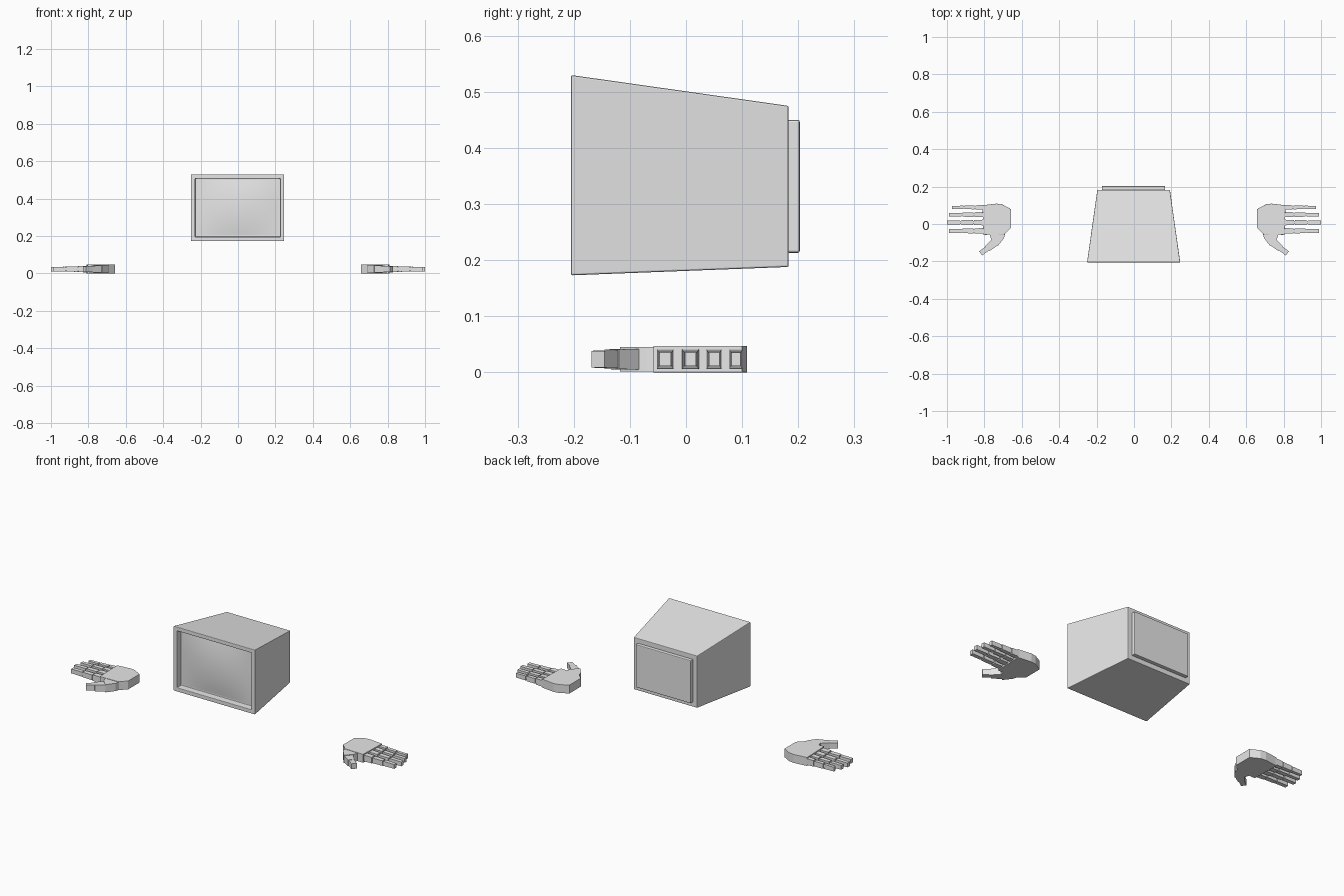
import bpy, bmesh, math
from mathutils import Vector

if "Cube" in bpy.data.objects:
    bpy.data.objects.remove(bpy.data.objects["Cube"])

grey = bpy.data.materials.new("light grey")
grey.diffuse_color = (0.8, 0.8, 0.8, 1)
grey.use_nodes = True
grey.node_tree.nodes["Principled BSDF"].inputs["Base Color"].default_value = grey.diffuse_color


def finish(name, bm, bevel=0.0):
    bmesh.ops.recalc_face_normals(bm, faces=bm.faces)
    me = bpy.data.meshes.new(name)
    bm.to_mesh(me)
    bm.free()
    me.materials.append(grey)
    ob = bpy.data.objects.new(name, me)
    bpy.context.collection.objects.link(ob)
    if bevel:
        m = ob.modifiers.new("soft edges", 'BEVEL')
        m.width, m.segments, m.limit_method = bevel, 2, 'ANGLE'
    return ob


def loft(bm, a, b):
    """Closed solid between two matching rings; returns the end faces."""
    va = [bm.verts.new(p) for p in a]
    vb = [bm.verts.new(p) for p in b]
    n = len(va)
    for i in range(n):
        j = (i + 1) % n
        bm.faces.new((va[i], va[j], vb[j], vb[i]))
    return bm.faces.new(va[::-1]), bm.faces.new(vb)


def rect(cx, y, z0, z1, hw):
    return [(cx - hw, y, z0), (cx + hw, y, z0), (cx + hw, y, z1), (cx - hw, y, z1)]


# Tapered cabinet with a recessed front opening
CX = -0.002
bm = bmesh.new()
front, _ = loft(bm, rect(CX, -0.205, 0.173, 0.53, 0.249),
                rect(CX, 0.183, 0.188, 0.475, 0.194))
bmesh.ops.recalc_face_normals(bm, faces=bm.faces)
bmesh.ops.inset_region(bm, faces=[front], thickness=0.031)
bmesh.ops.inset_region(bm, faces=[front], thickness=0.001, depth=-0.035)
finish("cabinet", bm, 0.003)

# Gently bulging screen inside the opening
bm = bmesh.new()
bmesh.ops.create_grid(bm, x_segments=12, y_segments=8, size=1)
for v in bm.verts:
    u, w = v.co.x, v.co.y
    v.co = (CX + u * 0.217, -0.173 - 0.014 * (1 - u * u) * (1 - w * w),
            0.3515 + w * 0.147)
for f in bm.faces:
    f.smooth = True
screen = finish("screen", bm)
if screen.data.polygons[0].normal.y > 0:
    screen.data.flip_normals()

# Raised rear panel
bm = bmesh.new()
loft(bm, rect(CX, 0.18, 0.213, 0.45, 0.169), rect(CX, 0.203, 0.213, 0.45, 0.169))
finish("rear_panel", bm, 0.004)

ZC = 0.0235  # middle height of the hands


def segment(bm, side, p, q, w0, w1, h0, h1):
    """Tapered bone block from p to q in plan, with a chamfered base."""
    p, q = Vector(p), Vector(q)
    d = (q - p).normalized()
    n = Vector((-d.y, d.x))

    def ring(c, w, h):
        return [(side * (c.x + n.x * s * w / 2), c.y + n.y * s * w / 2, ZC + t * h / 2)
                for s, t in ((-1, -1), (1, -1), (1, 1), (-1, 1))]
    loft(bm, ring(p, w0, h0), ring(q, w1, h1))


# y centre, overall width factor, tip x of each finger
FINGERS = [(-0.037, 1.0, 0.988), (0.008, 1.0, 1.0), (0.05, 0.92, 0.99), (0.089, 0.8, 0.972)]
PALM = [(0.657, -0.02), (0.692, -0.055), (0.805, -0.058), (0.81, 0.1),
        (0.735, 0.109), (0.705, 0.105), (0.657, 0.079)]

for side, label in ((-1, "left"), (1, "right")):
    # Flat palm slab
    bm = bmesh.new()
    loft(bm, [(side * x, y, 0.0) for x, y in PALM],
         [(side * x, y, 0.047) for x, y in PALM])
    finish(label + "_palm", bm, 0.001)

    # Four fingers, three blocks each with narrow joints between
    bm = bmesh.new()
    for y, k, tip in FINGERS:
        L = tip - 0.8
        xs = [0.8, 0.8 + L * 0.28, 0.8 + L * 0.62, tip]
        for i, (w, h) in enumerate(((0.03, 0.035), (0.026, 0.029), (0.022, 0.025))):
            gap = 0.005 if i else 0
            segment(bm, side, (xs[i] + gap, y), (xs[i + 1], y),
                    w * k, w * k * 0.92, h, h * 0.94)
            if i:
                segment(bm, side, (xs[i] - 0.004, y), (xs[i] + gap + 0.004, y),
                        w * k * 0.65, w * k * 0.65, h * 0.7, h * 0.7)
    finish(label + "_fingers", bm)

    # Thumb: wide root, then two shrinking blocks
    bm = bmesh.new()
    root = [(0.688, -0.045), (0.775, -0.045), (0.768, -0.07), (0.762, -0.085),
            (0.728, -0.118), (0.695, -0.075)]
    loft(bm, [(side * x, y, 0.002) for x, y in root],
         [(side * x, y, 0.045) for x, y in root])
    segment(bm, side, (0.742, -0.096), (0.785, -0.132), 0.046, 0.034, 0.037, 0.035)
    segment(bm, side, (0.783, -0.130), (0.82, -0.157), 0.027, 0.028, 0.032, 0.03)
    finish(label + "_thumb", bm)
